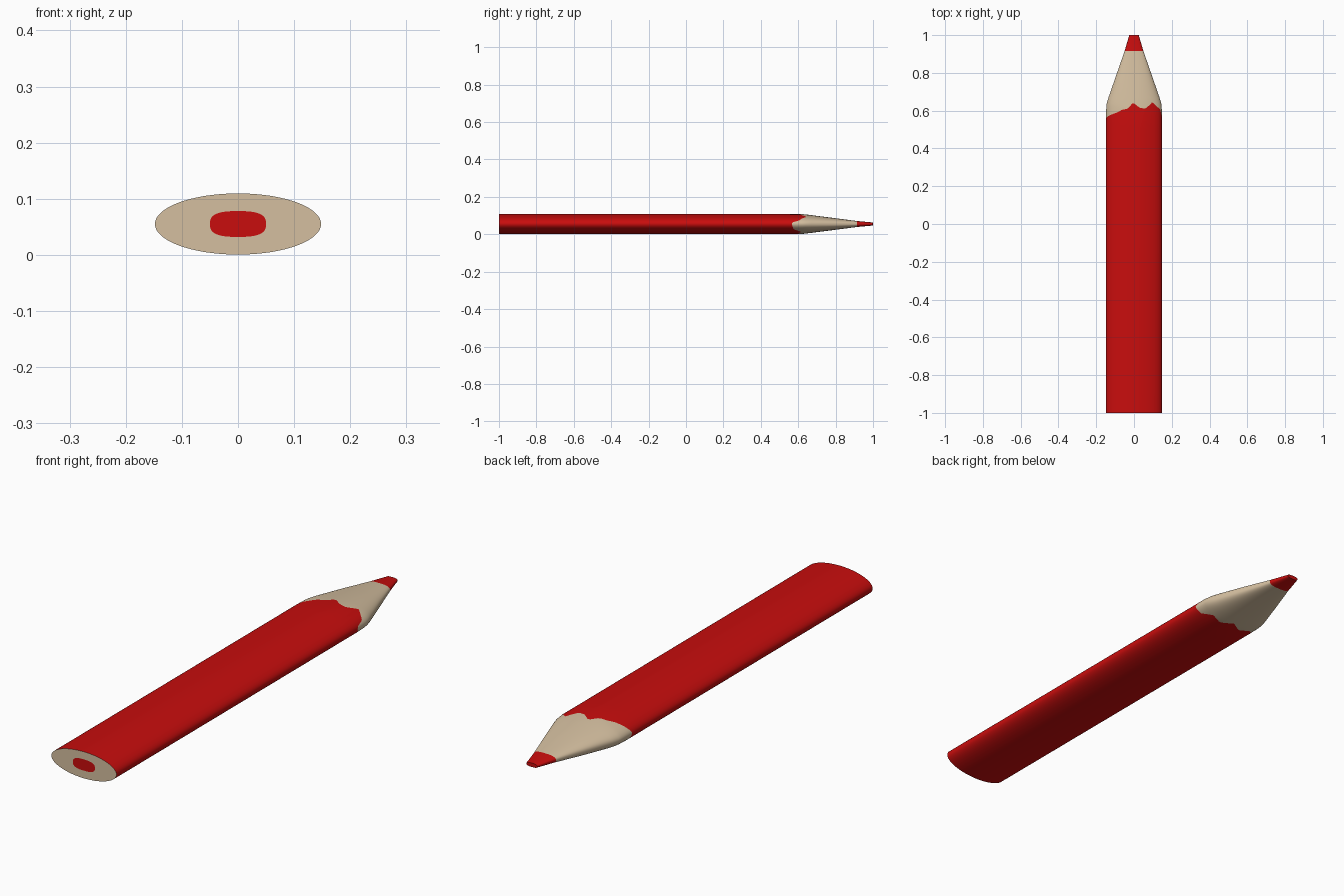
import bpy, bmesh, math

if "Cube" in bpy.data.objects:
    bpy.data.objects.remove(bpy.data.objects["Cube"])

N = 96
CZ = 0.055


def material(name, rgb):
    m = bpy.data.materials.new(name)
    m.diffuse_color = (*rgb, 1)
    m.use_nodes = True
    m.node_tree.nodes["Principled BSDF"].inputs["Base Color"].default_value = m.diffuse_color
    return m


red = material("red paint", (0.58, 0.004, 0.004))
wood = material("bare wood", (0.66, 0.52, 0.35))


def lerp_table(table, v):
    for (a, p), (b, q) in zip(table, table[1:]):
        if v <= b:
            return p + (q - p) * max(0, v - a) / (b - a)
    return table[-1][1]


# half width and half height along the length
WIDTH = [(-1, .148), (.61, .148), (.64, .144), (.67, .135), (.915, .05), (1, .025)]
HEIGHT = [(-1, .0545), (.61, .0545), (.65, .050), (.915, .016), (1, .008)]
SQUARE = [(-1, 2), (.62, 2), (.915, 2.7), (1, 2.7)]

# wavy edge of the paint, by angle around the barrel
EDGE = [(0, .565), (10, .57), (20, .605), (33, .62), (48, .645), (66, .61), (78, .615),
        (92, .642), (103, .61), (115, .605), (127, .59), (150, .575), (175, .56),
        (200, .57), (230, .61), (250, .60), (270, .63), (290, .60), (310, .615),
        (330, .575), (360, .565)]


def section(t, a, b, n):
    c, s = math.cos(t), math.sin(t)
    return (math.copysign(a * abs(c) ** (2 / n), c),
            CZ + math.copysign(b * abs(s) ** (2 / n), s))


def ring(bm, y_of, size=None):
    out = []
    for i in range(N):
        t = math.tau * i / N
        y = y_of(math.degrees(t))
        a, b, n = size or [lerp_table(k, y) for k in (WIDTH, HEIGHT, SQUARE)]
        x, z = section(t, a, b, n)
        out.append(bm.verts.new((x, y, z)))
    return out


def bridge(bm, r0, r1, mat):
    for i in range(N):
        j = (i + 1) % N
        bm.faces.new((r0[i], r0[j], r1[j], r1[i])).material_index = mat


def finish(bm, name):
    bmesh.ops.recalc_face_normals(bm, faces=bm.faces)
    me = bpy.data.meshes.new(name)
    bm.to_mesh(me)
    bm.free()
    me.materials.append(red)
    me.materials.append(wood)
    ob = bpy.data.objects.new(name, me)
    bpy.context.collection.objects.link(ob)
    bpy.context.view_layer.objects.active = ob
    ob.select_set(True)
    bpy.ops.object.shade_smooth_by_angle(angle=math.radians(40))
    ob.select_set(False)


# pencil: end core, wooden end, painted barrel, whittled cone and lead tip
bm = bmesh.new()
core = ring(bm, lambda d: -1, (.05, .023, 2.8))
bm.faces.new(core).material_index = 0
end = ring(bm, lambda d: -1)
bridge(bm, core, end, 1)

edge = lambda d: lerp_table(EDGE, d)
steps = [
    (lambda d: .5, 0),
    (edge, 0),
    (lambda d: max(edge(d) + .004, .62), 1),
    (lambda d: max(edge(d) + .008, .64), 1),
    (lambda d: .67, 1),
    (lambda d: .79, 1),
    (lambda d: .915, 1),
    (lambda d: 1.0, 0),
]
last = end
for y_of, mat in steps:
    nxt = ring(bm, y_of)
    bridge(bm, last, nxt, mat)
    last = nxt
bm.faces.new(last).material_index = 0
finish(bm, "pencil")
